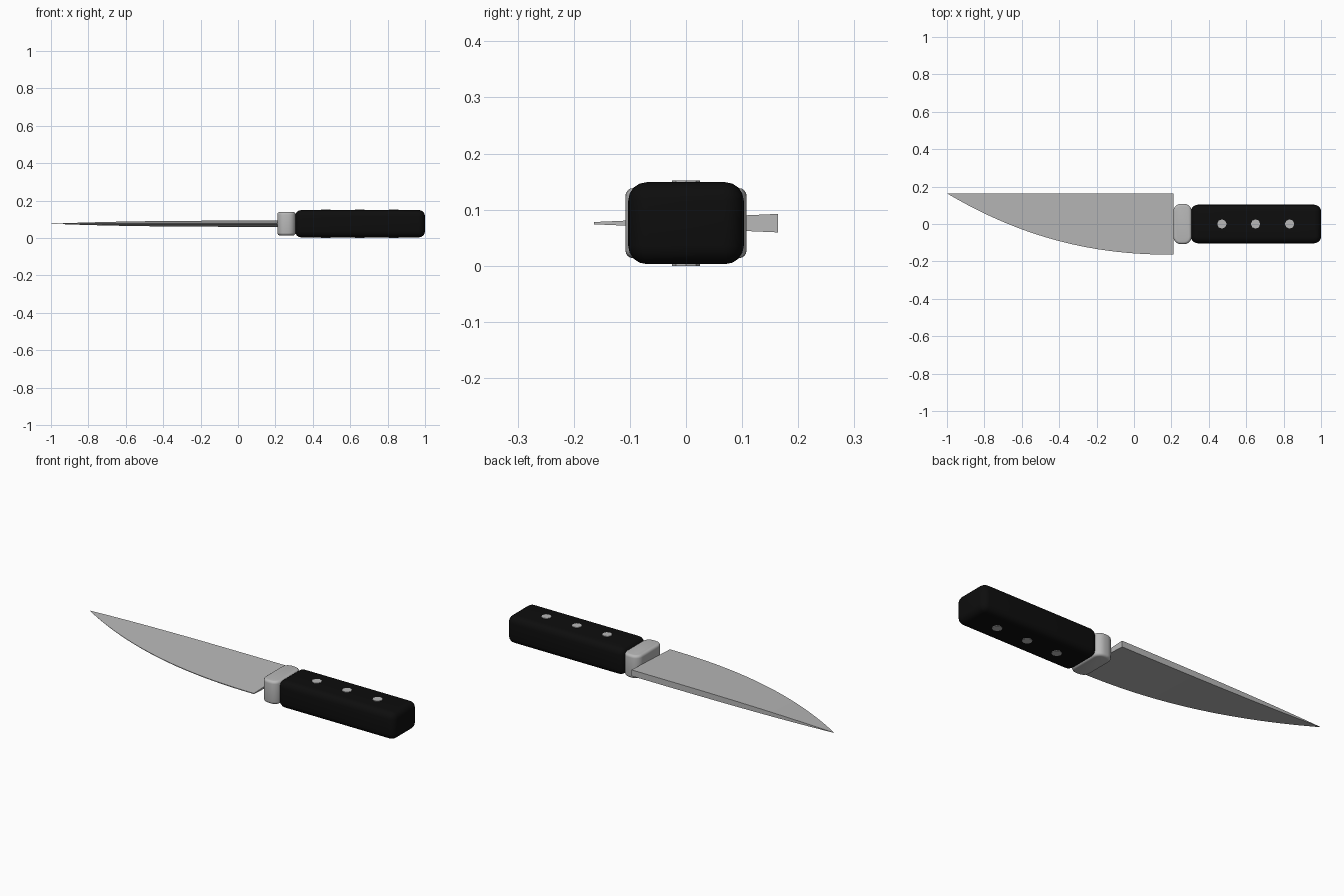
import bpy
import bmesh
import math
from mathutils import Matrix

if "Cube" in bpy.data.objects:
    bpy.data.objects.remove(bpy.data.objects["Cube"], do_unlink=True)

MID_Z = 0.076


def make_material(name, value, roughness):
    mat = bpy.data.materials.new(name)
    mat.use_nodes = True
    colour = (value, value, value, 1)
    mat.diffuse_color = colour
    shader = mat.node_tree.nodes["Principled BSDF"]
    shader.inputs["Base Color"].default_value = colour
    shader.inputs["Roughness"].default_value = roughness
    return mat


steel = make_material("steel grey", 0.48, 0.5)
black = make_material("handle black", 0.004, 0.6)


def finish(bm, name, mat, angle=40):
    bmesh.ops.recalc_face_normals(bm, faces=bm.faces)
    mesh = bpy.data.meshes.new(name)
    bm.to_mesh(mesh)
    bm.free()
    mesh.materials.append(mat)
    obj = bpy.data.objects.new(name, mesh)
    bpy.context.collection.objects.link(obj)
    bpy.ops.object.select_all(action="DESELECT")
    obj.select_set(True)
    bpy.context.view_layer.objects.active = obj
    bpy.ops.object.shade_smooth_by_angle(angle=math.radians(angle))
    return obj


def rounded_block(name, mat, x0, x1, width, height, corner, rim):
    """Box with rounded upright corners, then a rounded top and bottom rim."""
    bm = bmesh.new()
    size = Matrix.Diagonal((x1 - x0, width, height, 1))
    bmesh.ops.create_cube(bm, size=1, matrix=size)
    upright = [e for e in bm.edges if abs(e.verts[0].co.z - e.verts[1].co.z) > 0.01]
    bmesh.ops.bevel(bm, geom=upright, offset=corner, segments=5, profile=0.5, affect="EDGES")
    rims = [e for e in bm.edges if abs(e.verts[0].co.z - e.verts[1].co.z) < 0.001]
    bmesh.ops.bevel(bm, geom=rims, offset=rim, segments=4, profile=0.5, affect="EDGES")
    bmesh.ops.translate(bm, verts=bm.verts, vec=((x0 + x1) / 2, 0, MID_Z))
    return finish(bm, name, mat)


# Blade: straight thick spine, curved thin cutting edge, tapering to the tip
TIP, HEEL, SPINE, DEPTH = -1.0, 0.21, 0.164, 0.328
STATIONS = 28
bm = bmesh.new()
rings = []
for i in range(1, STATIONS + 1):
    t = (i / STATIONS) ** 1.2
    x = TIP + (HEEL - TIP) * t
    edge_y = SPINE - DEPTH * (1 - (1 - t) ** 2.2)
    taper = 1 - (1 - t) ** 3
    spine_half, edge_half = 0.0165 * taper, 0.002 * taper
    corners = [(SPINE, spine_half), (SPINE, -spine_half), (edge_y, -edge_half), (edge_y, edge_half)]
    rings.append([bm.verts.new((x, y, MID_Z + dz)) for y, dz in corners])
tip = bm.verts.new((TIP, SPINE, MID_Z))
for k in range(4):
    n = (k + 1) % 4
    bm.faces.new((tip, rings[0][k], rings[0][n]))
    for a, b in zip(rings, rings[1:]):
        bm.faces.new((a[k], b[k], b[n], a[n]))
bm.faces.new(rings[-1])
finish(bm, "blade", steel, 30)

# Bolster and handle
rounded_block("bolster", steel, 0.21, 0.308, 0.216, 0.125, 0.04, 0.014)
rounded_block("handle", black, 0.305, 1.0, 0.206, 0.146, 0.036, 0.033)

# Rivets passing through the handle
for label, x in (("front", 0.47), ("middle", 0.65), ("rear", 0.832)):
    bm = bmesh.new()
    bmesh.ops.create_cone(bm, cap_ends=True, segments=8, radius1=0.025, radius2=0.025,
                          depth=2 * MID_Z, matrix=Matrix.Translation((x, 0, MID_Z)))
    finish(bm, label + "_rivet", steel, 30)
